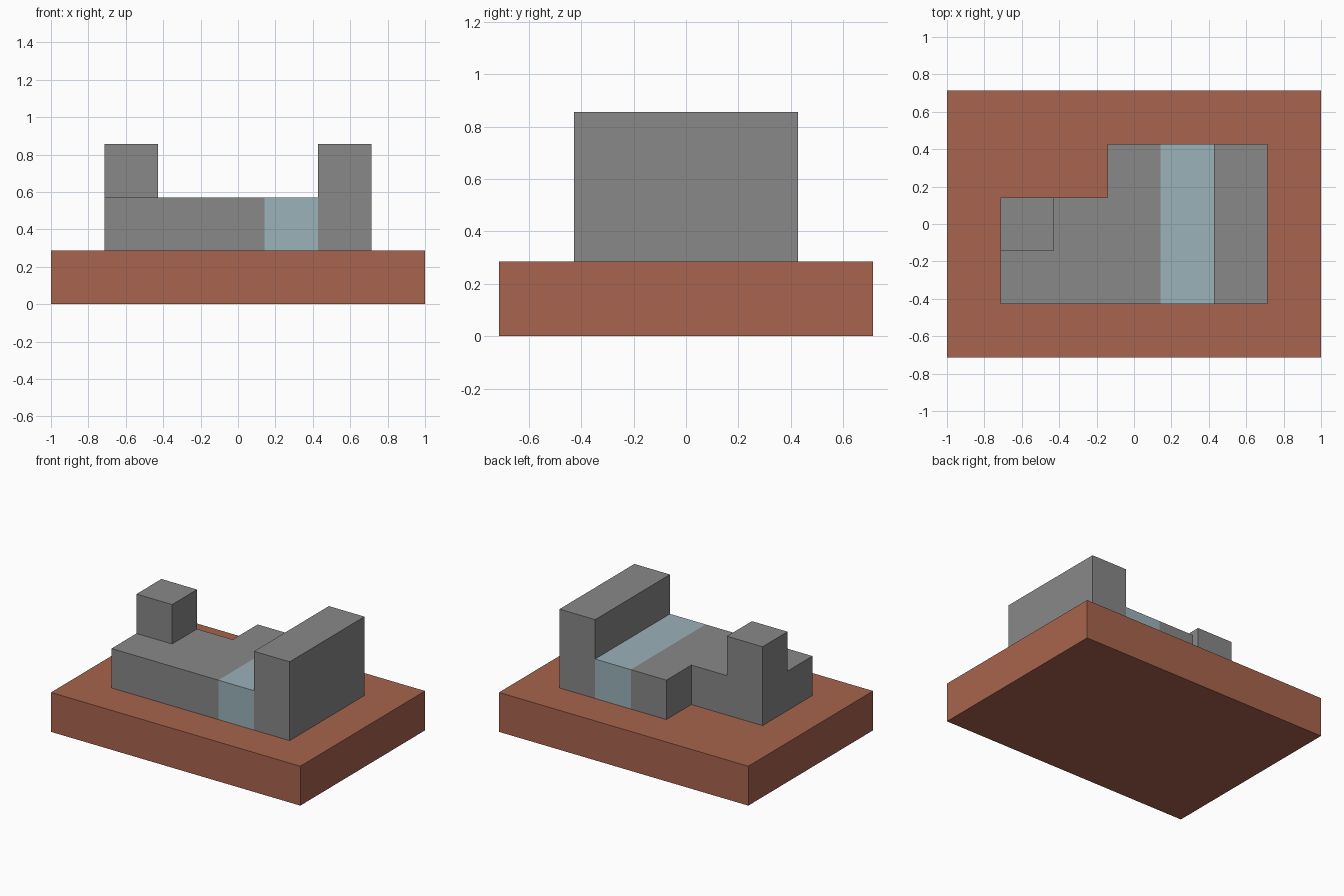
import bpy
import bmesh

cube = bpy.data.objects.get("Cube")
if cube:
    bpy.data.objects.remove(cube, do_unlink=True)

U = 2 / 7  # one module of the block grid


def material(name, rgb):
    mat = bpy.data.materials.new(name)
    mat.use_nodes = True
    mat.diffuse_color = (*rgb, 1)
    mat.node_tree.nodes["Principled BSDF"].inputs["Base Color"].default_value = (*rgb, 1)
    return mat


def prism(name, outline, bottom, top, mat):
    """Extrude a plan outline, given in modules, between two heights."""
    bm = bmesh.new()
    face = bm.faces.new([bm.verts.new((x * U, y * U, bottom * U)) for x, y in outline])
    side = bmesh.ops.extrude_face_region(bm, geom=[face])["geom"]
    verts = [v for v in side if isinstance(v, bmesh.types.BMVert)]
    bmesh.ops.translate(bm, verts=verts, vec=(0, 0, (top - bottom) * U))
    bmesh.ops.recalc_face_normals(bm, faces=bm.faces)
    mesh = bpy.data.meshes.new(name)
    bm.to_mesh(mesh)
    bm.free()
    mesh.materials.append(mat)
    obj = bpy.data.objects.new(name, mesh)
    bpy.context.collection.objects.link(obj)
    return obj


def rect(x0, x1, y0, y1):
    return [(x0, y0), (x1, y0), (x1, y1), (x0, y1)]


clay = material("clay brown", (0.392, 0.127, 0.074))
stone = material("stone grey", (0.246, 0.246, 0.246))
glass = material("pale blue", (0.328, 0.445, 0.491))

# Ground slab
prism("base", rect(-3.5, 3.5, -2.5, 2.5), 0, 1, clay)

# Stepped low platform
platform = [(-2.5, -1.5), (0.5, -1.5), (0.5, 1.5), (-0.5, 1.5), (-0.5, 0.5), (-2.5, 0.5)]
prism("platform", platform, 1, 2, stone)

# Blue channel between platform and wall
prism("channel", rect(0.5, 1.5, -1.5, 1.5), 1, 2, glass)

# Tall wall and the small post
prism("wall", rect(1.5, 2.5, -1.5, 1.5), 1, 3, stone)
prism("post", rect(-2.5, -1.5, -0.5, 0.5), 2, 3, stone)
